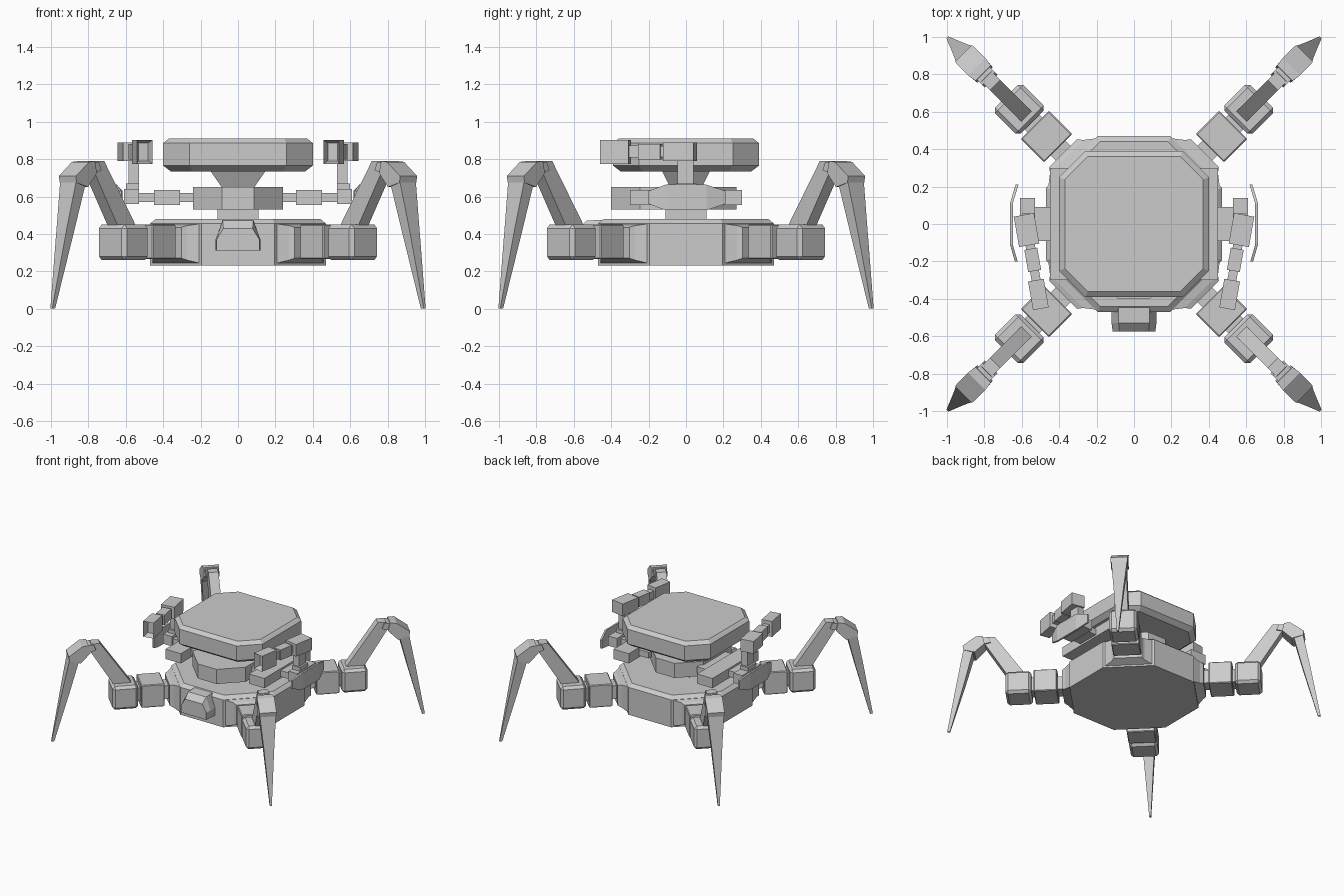
import bpy, bmesh, math
from mathutils import Matrix, Vector

if "Cube" in bpy.data.objects:
    bpy.data.objects.remove(bpy.data.objects["Cube"])

grey = bpy.data.materials.new("plain_grey")
grey.diffuse_color = (0.6, 0.6, 0.6, 1)
grey.use_nodes = True
grey.node_tree.nodes["Principled BSDF"].inputs["Base Color"].default_value = grey.diffuse_color
ID = Matrix.Identity(4)


def finish(name, bm, mat=ID):
    """Place a mesh, fix its normals and link it."""
    bm.transform(mat)
    bmesh.ops.recalc_face_normals(bm, faces=bm.faces)
    me = bpy.data.meshes.new(name)
    bm.to_mesh(me)
    bm.free()
    me.materials.append(grey)
    ob = bpy.data.objects.new(name, me)
    bpy.context.collection.objects.link(ob)
    return ob


def loft(name, rings, mat=ID):
    """Skin matching rings of points and cap both ends."""
    bm = bmesh.new()
    vs = [[bm.verts.new(p) for p in r] for r in rings]
    n = len(vs[0])
    for a, b in zip(vs, vs[1:]):
        for i in range(n):
            j = (i + 1) % n
            bm.faces.new((a[i], a[j], b[j], b[i]))
    bm.faces.new(vs[0])
    bm.faces.new(vs[-1])
    return finish(name, bm, mat)


def box(name, x, y, z, mat=ID, bevel=0, recess=0):
    """Box from (min, max) ranges; recess sinks a hole into the -y face."""
    bm = bmesh.new()
    bmesh.ops.create_cube(bm, size=1)
    for v in bm.verts:
        v.co = Vector([r[0] if c < 0 else r[1] for c, r in zip(v.co, (x, y, z))])
    if bevel:
        bmesh.ops.bevel(bm, geom=bm.edges[:], offset=bevel, segments=1, affect='EDGES')
    if recess:
        bm.normal_update()
        f = min(bm.faces, key=lambda f: f.normal.y)
        bmesh.ops.inset_region(bm, faces=[f], thickness=0.022)
        for v in f.verts:
            v.co.y += recess
    return finish(name, bm, mat)


def octagon(hx, y0, y1, cut, z, inset=0):
    """Rectangle with cut corners at height z."""
    hx, y0, y1, c = hx - inset, y0 + inset, y1 - inset, cut - inset * 0.58
    return [(hx, y0 + c, z), (hx, y1 - c, z), (hx - c, y1, z), (-hx + c, y1, z),
            (-hx, y1 - c, z), (-hx, y0 + c, z), (-hx + c, y0, z), (hx - c, y0, z)]


def rect(hx, hy, z):
    return [(-hx, -hy, z), (hx, -hy, z), (hx, hy, z), (-hx, hy, z)]


def end(x, hy, z0, z1):
    return [(x, -hy, z0), (x, hy, z0), (x, hy, z1), (x, -hy, z1)]


def slab(name, profile, hw, mat):
    """Side profile in x/z given a width along y."""
    loft(name, [[(x, s * hw, z) for x, z in profile] for s in (-1, 1)], mat)


# Octagonal hull
loft("hull", [octagon(.47, -.47, .47, .275, z, i)
              for z, i in ((.23, 0), (.455, 0), (.48, .03))])

# Front sensor housing
def housing(y, k, top):
    return [(x * k, y, z) for x, z in ((-.12, .31), (.12, .31), (.12, .37),
                                       (.082, top), (-.082, top), (-.12, .37))]
loft("front_housing", [housing(-.44, 1, .475), housing(-.53, 1, .472), housing(-.575, .95, .43)])

# Turret ring, waist, neck and head
loft("turret_ring", [rect(.11, .11, .47), rect(.11, .11, .54)])
loft("waist", [octagon(.24, -.40, .27, .155, z) for z in (.53, .65)])
loft("neck", [rect(.08, .08, .64), rect(.15, .13, .74)])
loft("head", [octagon(.40, -.39, .39, .14, z, i)
              for z, i in ((.735, .04), (.765, 0), (.885, 0), (.91, .03))])

# Four diagonal legs, built along +x and turned
for k in range(4):
    m = Matrix.Rotation(math.radians(45 + 90 * k), 4, 'Z')
    loft("leg_mount", [end(.46, .19, .24, .455), end(.51, .125, .26, .445),
                       end(.535, .106, .27, .435)], m)
    box("hip_pin", (.52, .79), (-.055, .055), (.30, .41), m)
    box("hip_block", (.573, .75), (-.106, .106), (.265, .45), m, .006)
    box("thigh_block", (.77, .965), (-.106, .106), (.26, .45), m, .02)
    slab("upper_leg", [(.80, .43), (.92, .40), (1.13, .74), (1.115, .79), (1.05, .79)], .038, m)
    slab("knee_pin", [(1.08, .74), (1.10, .785), (1.17, .78), (1.16, .72)], .048, m)
    # knee cover narrows toward the thigh
    prof = [(1.125, .725), (1.14, .79), (1.19, .785), (1.29, .71), (1.285, .675), (1.20, .65)]
    wid = [.058, .058, .066, .064, .064, .066]
    loft("knee", [[(x, s * w, z) for (x, z), w in zip(prof, wid)] for s in (-1, 1)], m)
    loft("shin", [[(a, -w, z), (a, w, z), (b, w, z), (b, -w, z)]
                  for a, b, w, z in ((1.21, 1.285, .06, .675), (1.275, 1.335, .038, .42),
                                     (1.39, 1.412, .007, 0))], m)

# Paired arms, mirrored across x
for s in (1, -1):
    m = Matrix.Scale(s, 4, (1, 0, 0))
    box("shoulder_link", (.22, .33), (-.17, .17), (.57, .62), m)
    box("shoulder_bar", (.31, .45), (-.30, .30), (.555, .635), m)
    box("arm_link", (.44, .55), (-.09, .09), (.57, .62), m)
    box("elbow", (.53, .61), (-.10, .14), (.56, .64), m)
    box("post_base", (.53, .60), (-.055, .055), (.63, .67), m)
    box("post", (.53, .585), (-.045, .04), (.65, .80), m)
    # Bowed side shield with cut corners
    bow = [(-.20, .622, .035), (-.11, .648, .068), (.11, .648, .068), (.21, .618, .035)]
    loft("side_shield", [[(x, y, .595 - h), (x + .015, y, .595 - h),
                          (x + .015, y, .595 + h), (x, y, .595 + h)] for y, x, h in bow], m)
    # Gun segments run forward and lean inward
    g = m @ Matrix.Translation((.575, -.03, .84)) @ Matrix.Rotation(math.radians(-10), 4, 'Z')
    box("gun_breech", (-.055, .055), (-.085, .08), (-.05, .05), g)
    box("gun_rear_link", (-.03, .02), (-.13, -.07), (-.03, .03), g)
    box("gun_body", (-.04, .03), (-.225, -.105), (-.042, .042), g)
    box("gun_front_link", (-.028, .02), (-.29, -.21), (-.032, .032), g)
    box("gun_muzzle", (-.045, .04), (-.43, -.275), (-.065, .062), g, recess=.05)
